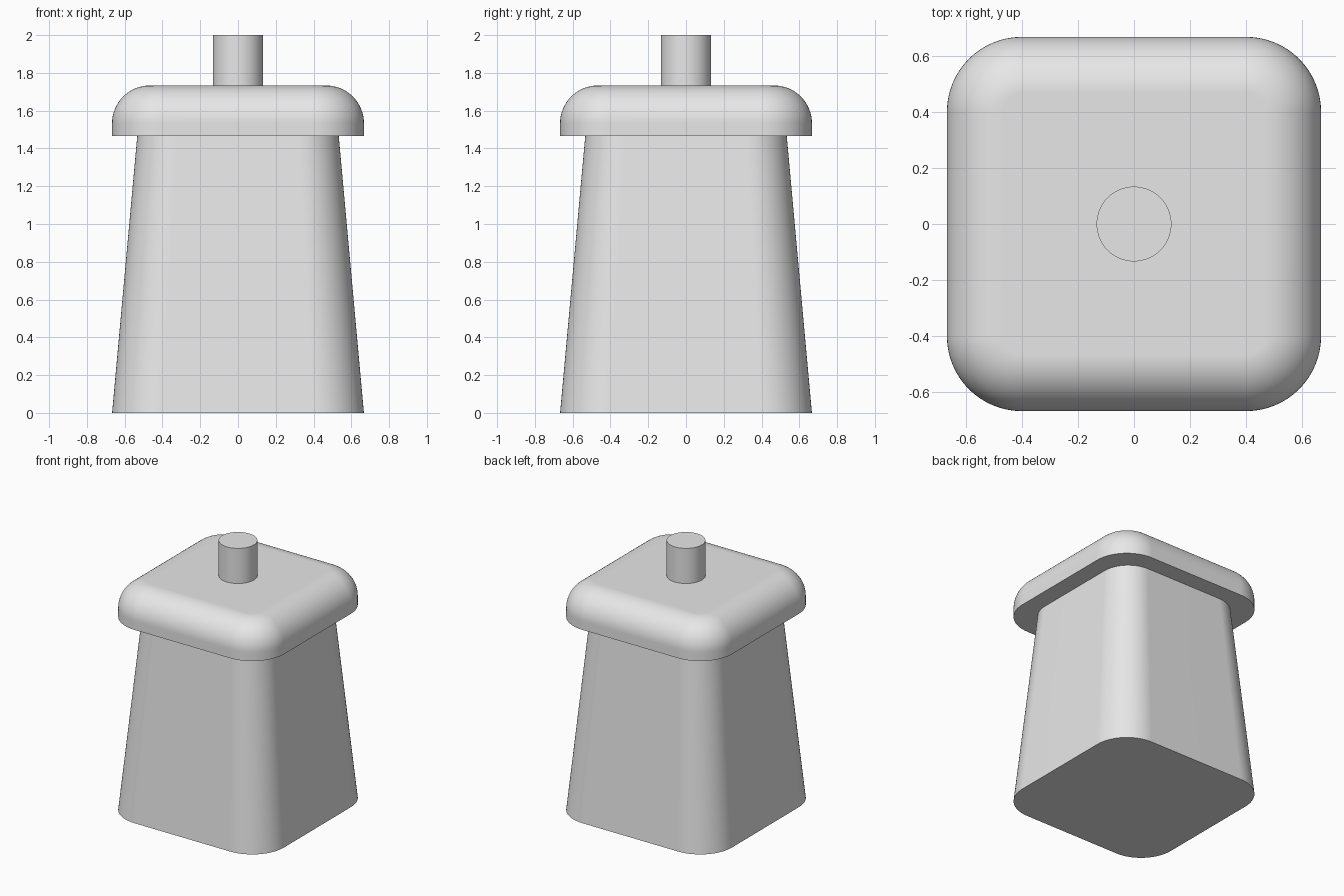
import bpy
import bmesh
from math import cos, sin, pi, radians

cube = bpy.data.objects.get("Cube")
if cube:
    bpy.data.objects.remove(cube, do_unlink=True)

grey = bpy.data.materials.new("plain grey")
grey.use_nodes = True
grey.diffuse_color = (0.8, 0.8, 0.8, 1)
grey.node_tree.nodes["Principled BSDF"].inputs["Base Color"].default_value = (0.8, 0.8, 0.8, 1)


def rounded_square(half, radius, z, steps=16):
    """Points of a square outline with round corners, counter-clockwise."""
    points = []
    for corner, (sx, sy) in enumerate([(1, 1), (-1, 1), (-1, -1), (1, -1)]):
        for i in range(steps + 1):
            a = (corner + i / steps) * pi / 2
            points.append((sx * (half - radius) + radius * cos(a),
                           sy * (half - radius) + radius * sin(a), z))
    return points


def circle(radius, z, steps=64):
    return [(radius * cos(2 * pi * i / steps), radius * sin(2 * pi * i / steps), z)
            for i in range(steps)]


def loft(name, sections):
    """Skin a closed solid through stacked outlines."""
    bm = bmesh.new()
    rings = [[bm.verts.new(p) for p in s] for s in sections]
    n = len(rings[0])
    for low, high in zip(rings, rings[1:]):
        for i in range(n):
            j = (i + 1) % n
            bm.faces.new((low[i], low[j], high[j], high[i]))
    bm.faces.new(rings[0][::-1])
    bm.faces.new(rings[-1])
    mesh = bpy.data.meshes.new(name)
    bm.to_mesh(mesh)
    bm.free()
    mesh.materials.append(grey)
    obj = bpy.data.objects.new(name, mesh)
    bpy.context.collection.objects.link(obj)
    bpy.ops.object.select_all(action="DESELECT")
    obj.select_set(True)
    bpy.context.view_layer.objects.active = obj
    bpy.ops.object.shade_smooth_by_angle(angle=radians(30))
    # Keep the large flat faces evenly shaded
    weighted = obj.modifiers.new("flat face shading", "WEIGHTED_NORMAL")
    weighted.keep_sharp = True
    return obj


HALF, CORNER = 2 / 3, 4 / 15
BODY_TOP, LID_TOP, FILLET = 22 / 15, 26 / 15, 0.2

# Tapered body
loft("body", [rounded_square(HALF, CORNER, 0),
              rounded_square(HALF * 0.8, CORNER * 0.8, BODY_TOP)])

# Overhanging lid with a rounded top edge
lid = [rounded_square(HALF, CORNER, BODY_TOP)]
for k in range(17):
    a = k / 16 * pi / 2
    inset = FILLET * (1 - cos(a))
    lid.append(rounded_square(HALF - inset, CORNER - inset,
                              LID_TOP - FILLET + FILLET * sin(a)))
loft("lid", lid)

# Round knob on the lid
loft("knob", [circle(2 / 15, LID_TOP), circle(2 / 15, 2)])
